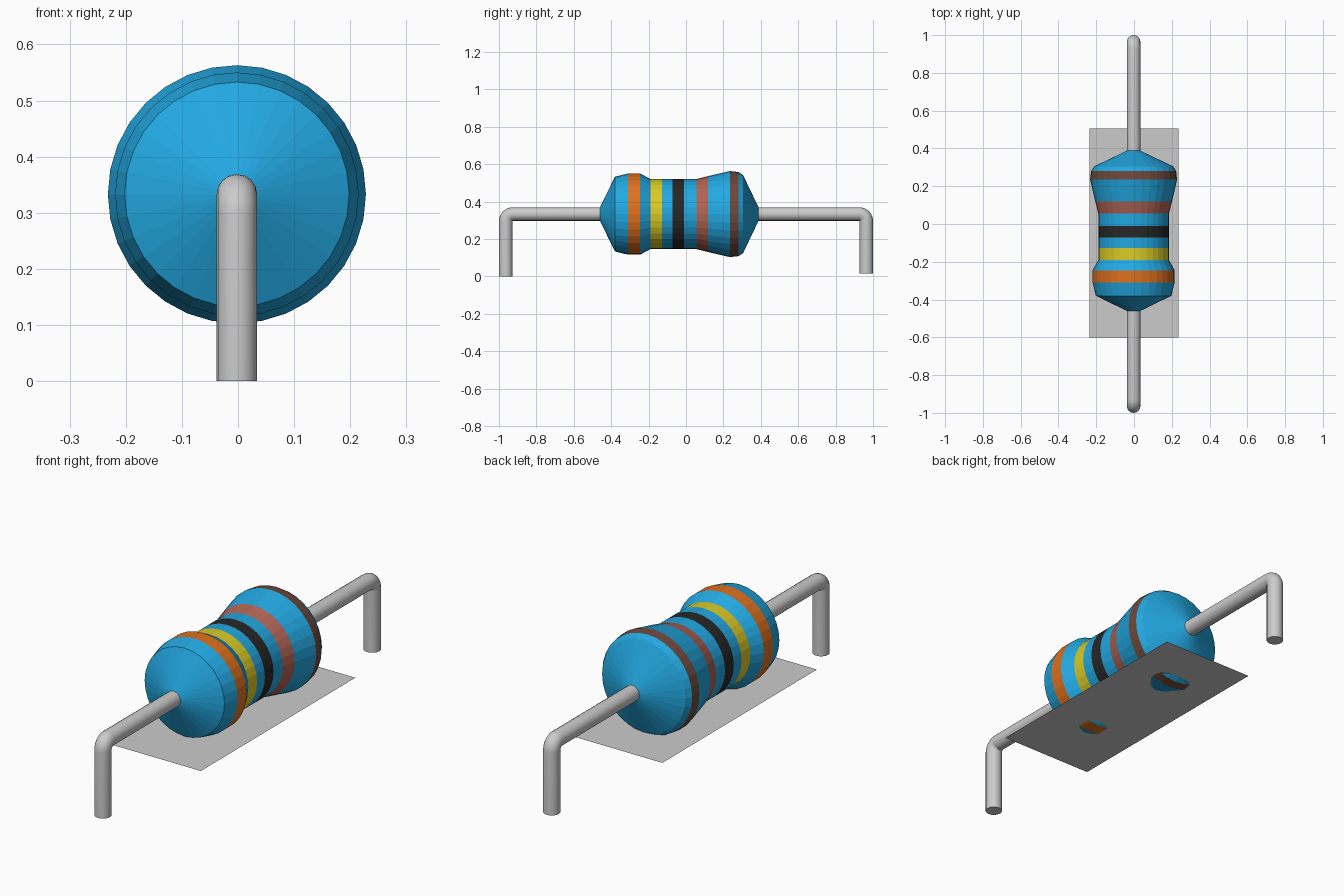
import bpy, bmesh, math

if "Cube" in bpy.data.objects:
    bpy.data.objects.remove(bpy.data.objects["Cube"])

CX, AXIS_Z, SIDES = -0.002, 0.333, 32


def material(name, rgb):
    m = bpy.data.materials.new(name)
    m.diffuse_color = (*rgb, 1)
    m.use_nodes = True
    m.node_tree.nodes["Principled BSDF"].inputs["Base Color"].default_value = m.diffuse_color
    return m


# body profile: (y, radius, colour of the segment that follows)
PROFILE = [
    (-0.46, 0.036, 0), (-0.38, 0.2, 0), (-0.31, 0.217, 1), (-0.245, 0.217, 0),
    (-0.19, 0.187, 2), (-0.128, 0.187, 0), (-0.072, 0.187, 3), (-0.01, 0.187, 0),
    (0.055, 0.187, 4), (0.118, 0.203, 0), (0.235, 0.23, 5), (0.28, 0.225, 0),
    (0.305, 0.209, 0), (0.388, 0.036, 0)]
COLOURS = [
    ("blue", (0.016, 0.39, 0.75)), ("orange", (0.72, 0.165, 0.013)),
    ("yellow", (0.7, 0.6, 0.02)), ("black", (0.02, 0.02, 0.02)),
    ("pink_brown", (0.43, 0.127, 0.09)), ("brown", (0.155, 0.065, 0.045))]


# turned body with colour bands, flat facets
def make_body():
    bm = bmesh.new()
    rings = []
    for y, r, _ in PROFILE:
        angles = [2 * math.pi * i / SIDES for i in range(SIDES)]
        rings.append([bm.verts.new((CX + r * math.sin(a), y, AXIS_Z + r * math.cos(a)))
                      for a in angles])
    for k in range(len(rings) - 1):
        for i in range(SIDES):
            j = (i + 1) % SIDES
            f = bm.faces.new((rings[k][i], rings[k][j], rings[k + 1][j], rings[k + 1][i]))
            f.material_index = PROFILE[k][2]
    bm.faces.new(rings[0])
    bm.faces.new(rings[-1])
    bmesh.ops.recalc_face_normals(bm, faces=bm.faces)
    me = bpy.data.meshes.new("body")
    bm.to_mesh(me)
    bm.free()
    for name, rgb in COLOURS:
        me.materials.append(material(name, rgb))
    bpy.context.collection.objects.link(bpy.data.objects.new("body", me))


# bent wire lead, from inside the body tip down to its foot
def make_lead(name, side, tip, foot):
    out, bend = 0.964, 0.037
    path = [(tip, AXIS_Z)]
    for i in range(9):
        a = math.pi / 2 * i / 8
        path.append((side * (out - bend + bend * math.sin(a)),
                     AXIS_Z - bend + bend * math.cos(a)))
    path.append((side * out, foot))
    cu = bpy.data.curves.new(name, 'CURVE')
    cu.dimensions = '3D'
    cu.bevel_depth = 0.036
    cu.bevel_resolution = 6
    cu.use_fill_caps = True
    sp = cu.splines.new('POLY')
    sp.points.add(len(path) - 1)
    for p, (y, z) in zip(sp.points, path):
        p.co = (CX, y, z, 1)
    ob = bpy.data.objects.new(name, cu)
    bpy.context.collection.objects.link(ob)
    bpy.ops.object.select_all(action='DESELECT')
    ob.select_set(True)
    bpy.context.view_layer.objects.active = ob
    bpy.ops.object.convert(target='MESH')
    bpy.ops.object.shade_smooth_by_angle(angle=math.radians(40))


make_body()
make_lead("front_lead", -1, -0.45, 0.0)
make_lead("back_lead", 1, 0.378, 0.015)

# thin sheet just cutting the underside of the body
me = bpy.data.meshes.new("base_sheet")
z = 0.124
me.from_pydata([(-0.235, -0.602, z), (0.235, -0.602, z), (0.235, 0.505, z), (-0.235, 0.505, z)],
               [], [(0, 1, 2, 3)])
bpy.context.collection.objects.link(bpy.data.objects.new("base_sheet", me))
